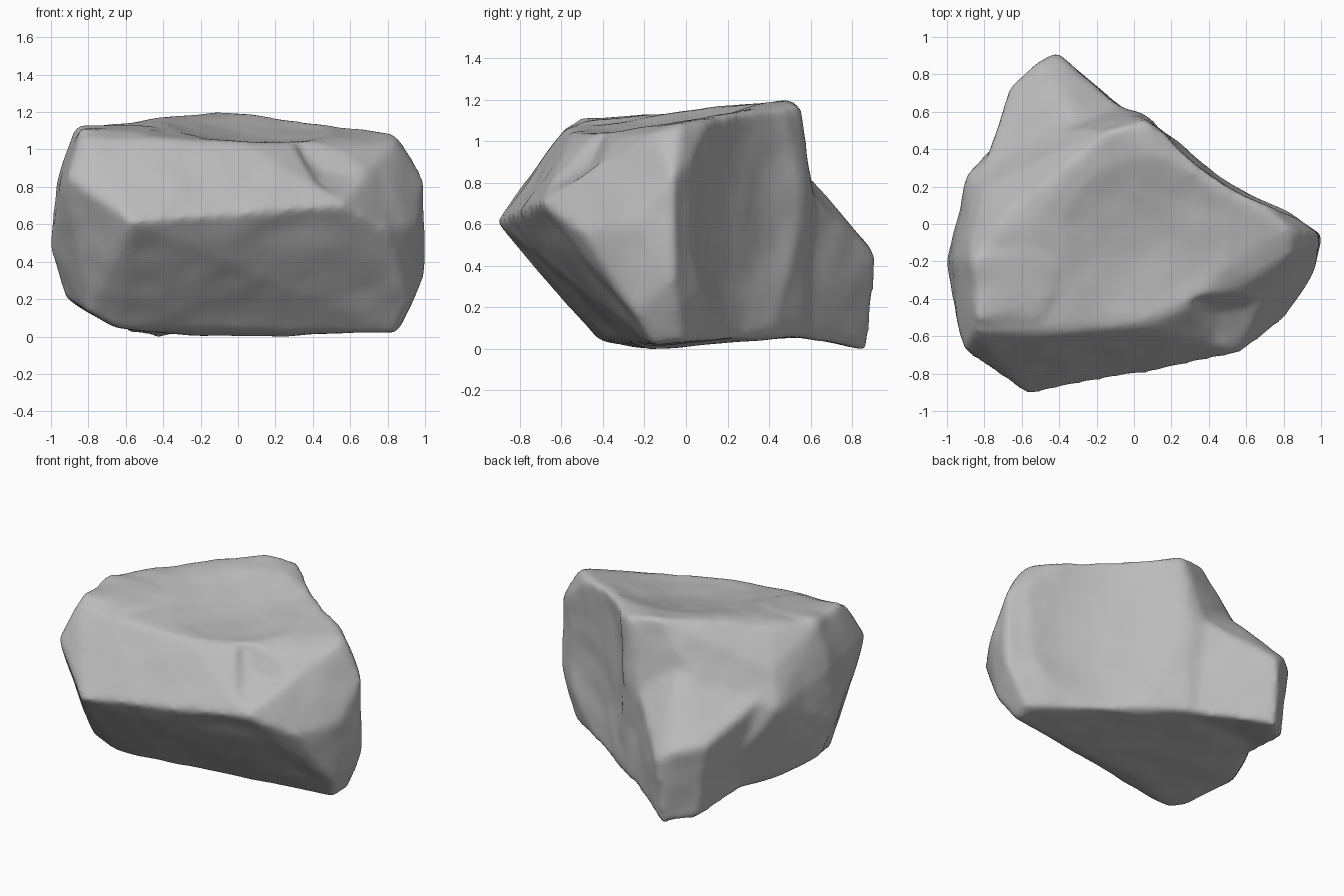
import bpy
import bmesh
from mathutils import Matrix, Vector, noise

default_cube = bpy.data.objects.get("Cube")
if default_cube:
    bpy.data.objects.remove(default_cube, do_unlink=True)

# Corner points of the main block: top rim, waist and underside
TOP_RIM = [(-.84, -.57, 1.06), (-.88, -.2, 1.1), (-.69, .06, 1.12), (-.48, .1, 1.16),
           (-.12, .51, 1.21), (.06, .55, 1.17), (.45, .28, 1.1), (.62, .17, 1.09),
           (.84, -.03, 1.08), (.84, -.15, 1.04), (.62, -.31, 1.01), (.3, -.38, 1.02),
           (.03, -.54, 1.03), (-.45, -.57, 1.05)]
WAIST = [(-.57, -.92, .61), (.1, -.77, .66), (.56, -.7, .7), (.8, -.51, .56),
         (.96, -.26, .6), (1.01, -.06, .83), (1.01, -.06, .33), (.04, .59, .7),
         (-.1, .63, .6), (-.5, .5, .77), (-.89, .27, .68), (-.81, .2, .9),
         (-.98, -.2, .8), (-1.01, -.2, .47), (-.91, -.67, .85)]
UNDERSIDE = [(-.65, -.43, .04), (-.2, -.2, -.01), (.35, -.2, .01), (.84, -.16, .01),
             (.86, -.02, .03), (.91, -.25, .17), (.02, .57, .06), (-.55, .6, .08),
             (-.75, .1, .1), (-.93, -.15, .2), (-.8, -.45, .12)]

# Low spur behind the block and the raised slab on its top corner
SPUR = [(-.41, .92, .44), (-.43, .88, -.01), (-.5, .87, .5), (-.66, .72, .53),
        (-.6, .73, .02), (-.1, .64, .7), (-.1, .64, .04), (-.8, .3, .75),
        (-.7, .2, .12), (-.3, .5, .93), (.15, .44, .5), (.15, .44, .08)]
SLAB = [(-.84, -.52, 1.1), (-.52, -.51, 1.08), (-.43, -.38, 1.1), (-.43, -.24, 1.12),
        (-.52, -.14, 1.13), (-.86, -.17, 1.13), (-.65, -.35, .85)]

# Wedge broken out of the front shoulder
CHIP = [(.29, -.39, 1.02), (.77, -.33, .99), (.45, -.46, .87), (.62, -.44, .86),
        (.59, -.67, .73), (.43, -.62, .79), (.35, -.72, 1.15), (.8, -.62, 1.15)]


def add_chunk(bm, points):
    """Wrap a convex stone chunk around the given corner points."""
    chunk = bmesh.new()
    verts = [chunk.verts.new(p) for p in points]
    hull = bmesh.ops.convex_hull(chunk, input=verts)
    unused = {g for g in hull["geom_interior"] + hull["geom_unused"]
              if isinstance(g, bmesh.types.BMVert)}
    bmesh.ops.delete(chunk, geom=list(unused), context="VERTS")
    bmesh.ops.recalc_face_normals(chunk, faces=chunk.faces)
    piece = bpy.data.meshes.new("chunk")
    chunk.to_mesh(piece)
    chunk.free()
    bm.from_mesh(piece)
    bpy.data.meshes.remove(piece)


def make_object(name, bm):
    mesh = bpy.data.meshes.new(name)
    bm.to_mesh(mesh)
    bm.free()
    obj = bpy.data.objects.new(name, mesh)
    bpy.context.collection.objects.link(obj)
    return obj


def make_ball(name, centre, radius, tall):
    """Large ball whose surface grazes the stone to hollow it slightly."""
    bm = bmesh.new()
    shape = Matrix.Translation(centre) @ Matrix.Diagonal((1, 1, tall, 1))
    bmesh.ops.create_icosphere(bm, subdivisions=5, radius=radius, matrix=shape)
    return make_object(name, bm)


def add_remesh(obj):
    remesh = obj.modifiers.new("Fuse chunks", "REMESH")
    remesh.mode = "VOXEL"
    remesh.voxel_size = 0.022


# Rough boulder from overlapping chunks
bm = bmesh.new()
for corners in (TOP_RIM + WAIST + UNDERSIDE, SPUR, SLAB):
    add_chunk(bm, corners)
boulder = make_object("boulder", bm)
add_remesh(boulder)

# Broken wedge, dish worn into the top and hollow in the long back face
bm = bmesh.new()
add_chunk(bm, CHIP)
cutters = [make_object("chip_cutter", bm),
           make_ball("dish_cutter", (.15, -.38, 3.03), 2, 1),
           make_ball("hollow_cutter", (1.28, 1.47, .75), 1.5, 2)]
for cutter in cutters:
    cutter.hide_render = True
    cut = boulder.modifiers.new("Carve", "BOOLEAN")
    cut.operation = "DIFFERENCE"
    cut.object = cutter
add_remesh(boulder)

# Wear the edges down
wear = boulder.modifiers.new("Worn edges", "SMOOTH")
wear.factor = 0.5
wear.iterations = 7

depsgraph = bpy.context.evaluated_depsgraph_get()
worn_mesh = bpy.data.meshes.new_from_object(boulder.evaluated_get(depsgraph))
boulder.modifiers.clear()
boulder.data = worn_mesh
for cutter in cutters:
    bpy.data.objects.remove(cutter, do_unlink=True)

# Shallow weathering over the whole surface
bm = bmesh.new()
bm.from_mesh(worn_mesh)
bm.normal_update()
offsets = []
for vert in bm.verts:
    broad = noise.noise(vert.co * 2.6)
    fine = noise.noise(vert.co * 6 + Vector((4, 2, 7)))
    offsets.append(vert.normal * (broad * 0.012 + fine * 0.006))
for vert, offset in zip(bm.verts, offsets):
    vert.co += offset

# Stand the boulder on the ground
lowest = min(vert.co.z for vert in bm.verts)
bmesh.ops.translate(bm, verts=bm.verts, vec=(0, 0, -lowest))
bm.to_mesh(worn_mesh)
bm.free()
worn_mesh.shade_smooth()

# Plain grey stone
stone = bpy.data.materials.new("grey stone")
stone.use_nodes = True
grey = (0.5, 0.5, 0.5, 1)
stone.diffuse_color = grey
for node in stone.node_tree.nodes:
    if node.type == "BSDF_PRINCIPLED":
        node.inputs["Base Color"].default_value = grey
        node.inputs["Roughness"].default_value = 0.9
worn_mesh.materials.clear()
worn_mesh.materials.append(stone)
